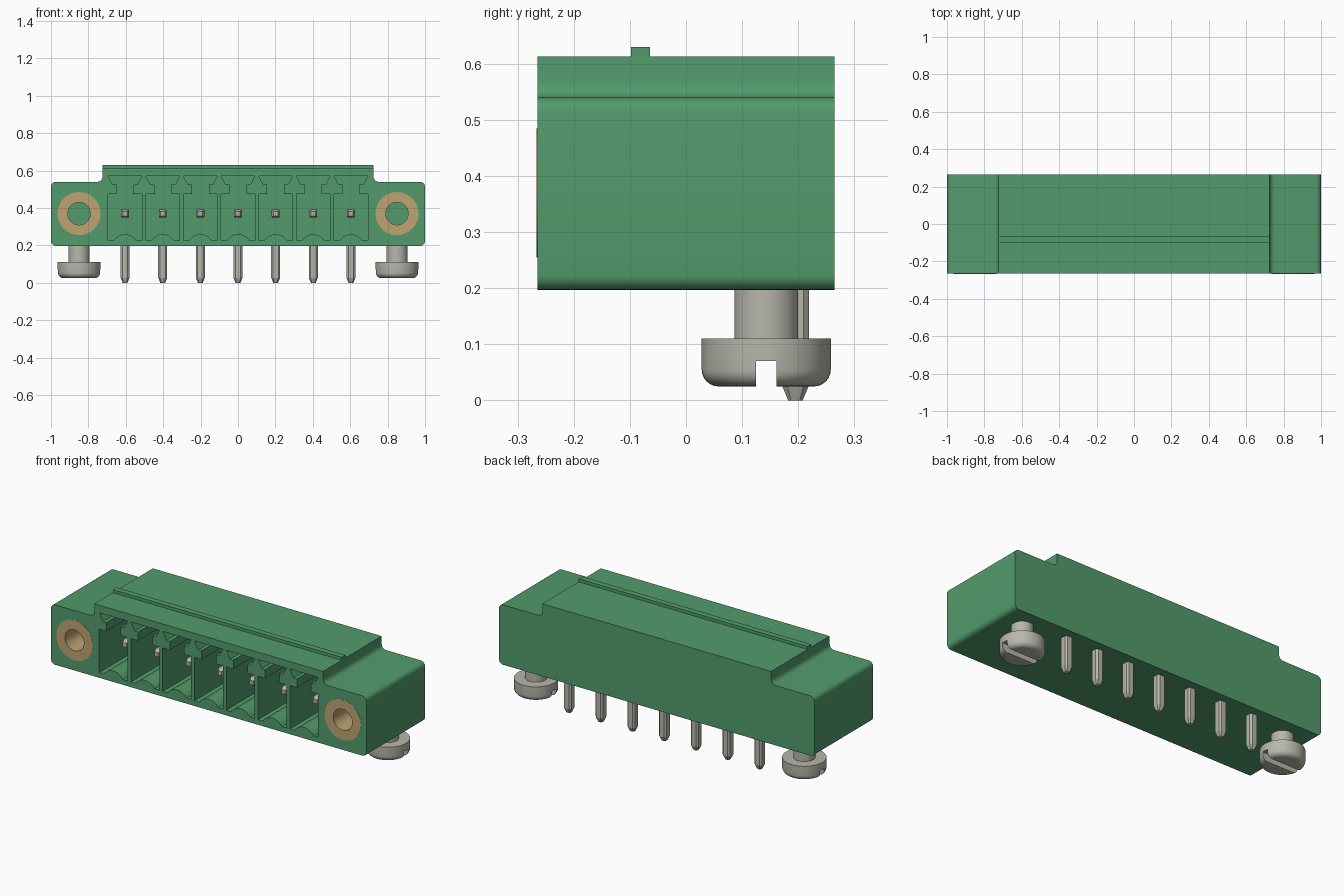
import bpy, bmesh, math
from mathutils import Matrix, Vector

cube = bpy.data.objects.get("Cube")
if cube:
    bpy.data.objects.remove(cube, do_unlink=True)


def material(name, rgb):
    m = bpy.data.materials.new(name)
    m.use_nodes = True
    m.diffuse_color = (*rgb, 1)
    m.node_tree.nodes["Principled BSDF"].inputs["Base Color"].default_value = (*rgb, 1)
    return m


GREEN = material("green plastic", (0.085, 0.33, 0.15))
METAL = material("tinned metal", (0.48, 0.47, 0.41))
BRASS = material("brass", (0.52, 0.37, 0.17))


def loft(bm, rings, closed=False):
    """Skin a series of equal-sized point rings, capped unless closed."""
    vs = [[bm.verts.new(p) for p in ring] for ring in rings]
    n = len(vs[0])
    for a, b in zip(vs, vs[1:] + (vs[:1] if closed else [])):
        for i in range(n):
            j = (i + 1) % n
            bm.faces.new((a[i], a[j], b[j], b[i]))
    if not closed:
        bm.faces.new(vs[0])
        bm.faces.new(vs[-1])


def prism(bm, outline, y0, y1):
    loft(bm, [[(x, y, z) for x, z in outline] for y in (y0, y1)])


def lathe(bm, profile, closed=False, sides=48):
    angles = [2 * math.pi * i / sides for i in range(sides)]
    loft(bm, [[(r * math.cos(a), r * math.sin(a), h) for a in angles]
              for r, h in profile], closed)


def finish(bm, name, mat, matrix=None, smooth=True):
    if matrix:
        bm.transform(matrix)
    bmesh.ops.recalc_face_normals(bm, faces=bm.faces[:])
    me = bpy.data.meshes.new(name)
    bm.to_mesh(me)
    bm.free()
    me.materials.append(mat)
    ob = bpy.data.objects.new(name, me)
    bpy.context.collection.objects.link(ob)
    if smooth:
        shade(ob)
    return ob


def select(ob):
    bpy.ops.object.select_all(action='DESELECT')
    ob.select_set(True)
    bpy.context.view_layer.objects.active = ob


def shade(ob):
    select(ob)
    bpy.ops.object.shade_smooth_by_angle(angle=math.radians(32))


def cut(ob, cutter):
    cutter.hide_render = True
    mod = ob.modifiers.new("cut", 'BOOLEAN')
    mod.operation, mod.solver, mod.object = 'DIFFERENCE', 'EXACT', cutter
    select(ob)
    bpy.ops.object.modifier_apply(modifier=mod.name)
    bpy.data.objects.remove(cutter, do_unlink=True)
    shade(ob)


def arc(cx, cz, r, start, end, steps=6):
    return [(cx + r * math.cos(math.radians(start + (end - start) * i / steps)),
             cz + r * math.sin(math.radians(start + (end - start) * i / steps)))
            for i in range(steps + 1)]


FRONT, BACK = -0.265, 0.265
BOTTOM, SHOULDER, TOP = 0.197, 0.54, 0.613
STEP, R = 0.725, 0.027
PITCH, PIN_Z, EAR_X = 0.2013, 0.37, 0.85
SLOTS = [(i - 3) * PITCH for i in range(7)]

# Housing: stepped outline with rounded corners
half = (arc(1 - R, BOTTOM + R, R, -90, 0) + arc(1 - R, SHOULDER - R, R, 0, 90)
        + arc(STEP + R, SHOULDER + R, R, 270, 180) + [(STEP, TOP)])
bm = bmesh.new()
prism(bm, half + [(-x, z) for x, z in reversed(half)], FRONT, BACK)
housing = finish(bm, "housing", GREEN)

# Keyed pockets and insert bores
bm = bmesh.new()
bump_w, bump_h, floor = 0.06, 0.033, 0.227
bump_r = (bump_w ** 2 + bump_h ** 2) / (2 * bump_h)
lean = math.degrees(math.asin(bump_w / bump_r))
bump = arc(0, floor + bump_h - bump_r, bump_r, 90 + lean, 90 - lean, 10)
side = [(0.09, floor), (0.09, 0.475), (0.045, 0.475), (0.045, 0.525),
        (0.066, 0.525), (0.09, 0.57)]
pocket = bump + side + [(-x, z) for x, z in reversed(side)]
for x in SLOTS:
    prism(bm, [(x + px, pz) for px, pz in pocket], FRONT - 0.05, 0.13)
for s in (-1, 1):
    prism(bm, arc(s * EAR_X, PIN_Z, 0.114, 0, 352.5, 47), FRONT - 0.05, 0.05)
cut(housing, finish(bm, "pocket_cutter", GREEN, smooth=False))

# Rib along the top
bm = bmesh.new()
prism(bm, [(-STEP, TOP - 0.01), (STEP, TOP - 0.01), (STEP, 0.63), (-STEP, 0.63)],
      -0.098, -0.064)
finish(bm, "top_rib", GREEN)


def bar(bm, sections, chamfer):
    """Square bar with chamfered edges, from (half width, height) sections."""
    rings = []
    for w, h in sections:
        c = w * (1 - chamfer)
        rings.append([(w, -c, h), (w, c, h), (c, w, h), (-c, w, h),
                      (-w, c, h), (-w, -c, h), (-c, -w, h), (c, -w, h)])
    loft(bm, rings)


# Contact pins: horizontal blade and vertical solder leg
for i, x in enumerate(SLOTS, 1):
    bm = bmesh.new()
    bar(bm, [(0.012, 0), (0.021, 0.02), (0.021, 0.36)], 0.12)
    finish(bm, f"contact_blade_{i}", METAL,
           Matrix.Translation((x, -0.165, PIN_Z)) @ Matrix.Rotation(-math.pi / 2, 4, 'X'),
           smooth=False)
    bm = bmesh.new()
    bar(bm, [(0.013, 0), (0.024, 0.027), (0.024, 0.37)], 0.4)
    finish(bm, f"solder_leg_{i}", METAL, Matrix.Translation((x, 0.195, 0)), smooth=False)

for s, label in ((1, "left"), (-1, "right")):
    # Threaded insert in the ear
    bm = bmesh.new()
    lathe(bm, [(0.06, 0), (0.115, 0), (0.115, 0.31), (0.06, 0.31)], closed=True)
    finish(bm, f"{label}_insert", BRASS,
           Matrix.Translation((s * EAR_X, FRONT - 0.001, PIN_Z))
           @ Matrix.Rotation(-math.pi / 2, 4, 'X'))
    # Mounting screw with slotted head
    bm = bmesh.new()
    rim = arc(0.085, 0.055, 0.03, -90, 0)
    lathe(bm, rim + [(0.115, 0.11), (0.057, 0.11), (0.057, 0.21)])
    screw = finish(bm, f"{label}_screw", METAL, Matrix.Translation((s * EAR_X, 0.143, 0)))
    bm = bmesh.new()
    bmesh.ops.create_cube(bm, size=1, matrix=Matrix.Translation((s * EAR_X, 0.143, 0.02))
                          @ Matrix.Diagonal(Vector((0.4, 0.036, 0.1, 1))))
    cut(screw, finish(bm, "slot_cutter", METAL, smooth=False))
